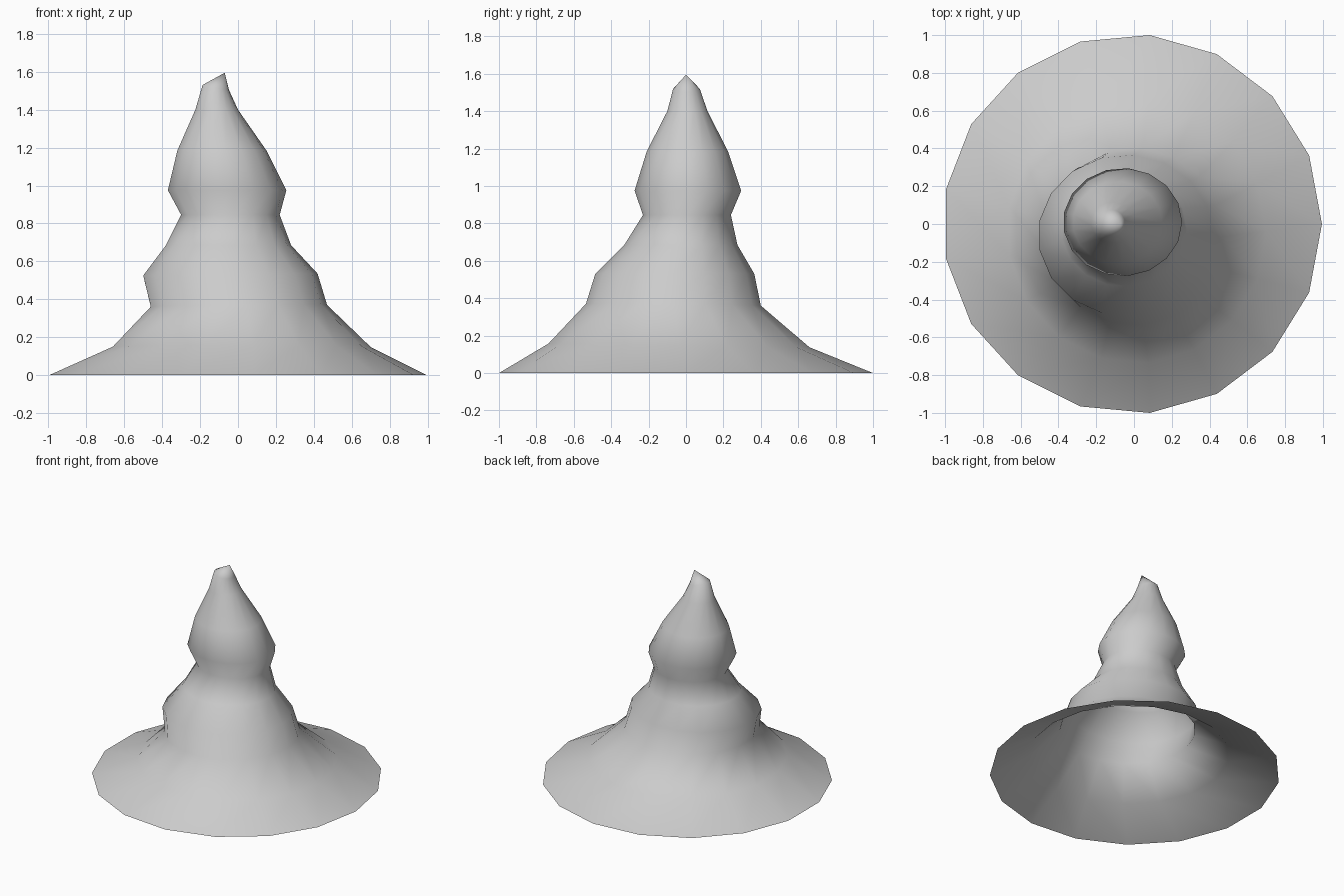
import bpy, bmesh
from math import cos, sin, pi

if "Cube" in bpy.data.objects:
    bpy.data.objects.remove(bpy.data.objects["Cube"])

SIDES = 17
# Slumped hat cross-sections: x min, x max, y min, y max, z, tilt of z along x, tilt along y
RINGS = [
    (-0.995, 0.995, -1.0, 1.0, 0.0, 0, 0),
    (-0.66, 0.70, -0.735, 0.66, 0.148, 0, -0.01),
    (-0.46, 0.47, -0.535, 0.40, 0.365, 0.005, -0.005),
    (-0.50, 0.42, -0.485, 0.365, 0.53, 0.005, 0),
    (-0.38, 0.28, -0.33, 0.275, 0.685, 0, 0),
    (-0.30, 0.22, -0.23, 0.24, 0.845, 0, 0),
    (-0.37, 0.255, -0.275, 0.295, 0.975, 0, 0),
    (-0.32, 0.15, -0.21, 0.225, 1.185, 0, 0),
    (-0.225, 0.0, -0.10, 0.115, 1.40, 0, 0),
    (-0.187, -0.047, -0.07, 0.075, 1.517, -0.014, 0),
]
TIP = (-0.07, 0.0, 1.595)

bm = bmesh.new()


def add_ring(x0, x1, y0, y1, z, tx, ty):
    # an odd-sided ring does not quite reach the far -x side
    rx = (x1 - x0) / (1 + cos(pi / SIDES))
    cx = x1 - rx
    cy, ry = (y0 + y1) / 2, (y1 - y0) / 2 / 0.9957
    ring = []
    for i in range(SIDES):
        a = 2 * pi * i / SIDES
        ring.append(bm.verts.new((cx + rx * cos(a), cy + ry * sin(a),
                                  z + tx * cos(a) + ty * sin(a))))
    return ring


# Brim and crown: one open sheet
rings = [add_ring(*r) for r in RINGS]
for lo, hi in zip(rings, rings[1:]):
    for i in range(SIDES):
        j = (i + 1) % SIDES
        bm.faces.new((lo[i], lo[j], hi[j], hi[i]))

# Pointed tip
tip = bm.verts.new(TIP)
for i in range(SIDES):
    bm.faces.new((rings[-1][i], rings[-1][(i + 1) % SIDES], tip))

for f in bm.faces:
    f.smooth = True
mesh = bpy.data.meshes.new("pointed_hat")
bm.to_mesh(mesh)
bm.free()
hat = bpy.data.objects.new("pointed_hat", mesh)
bpy.context.collection.objects.link(hat)
